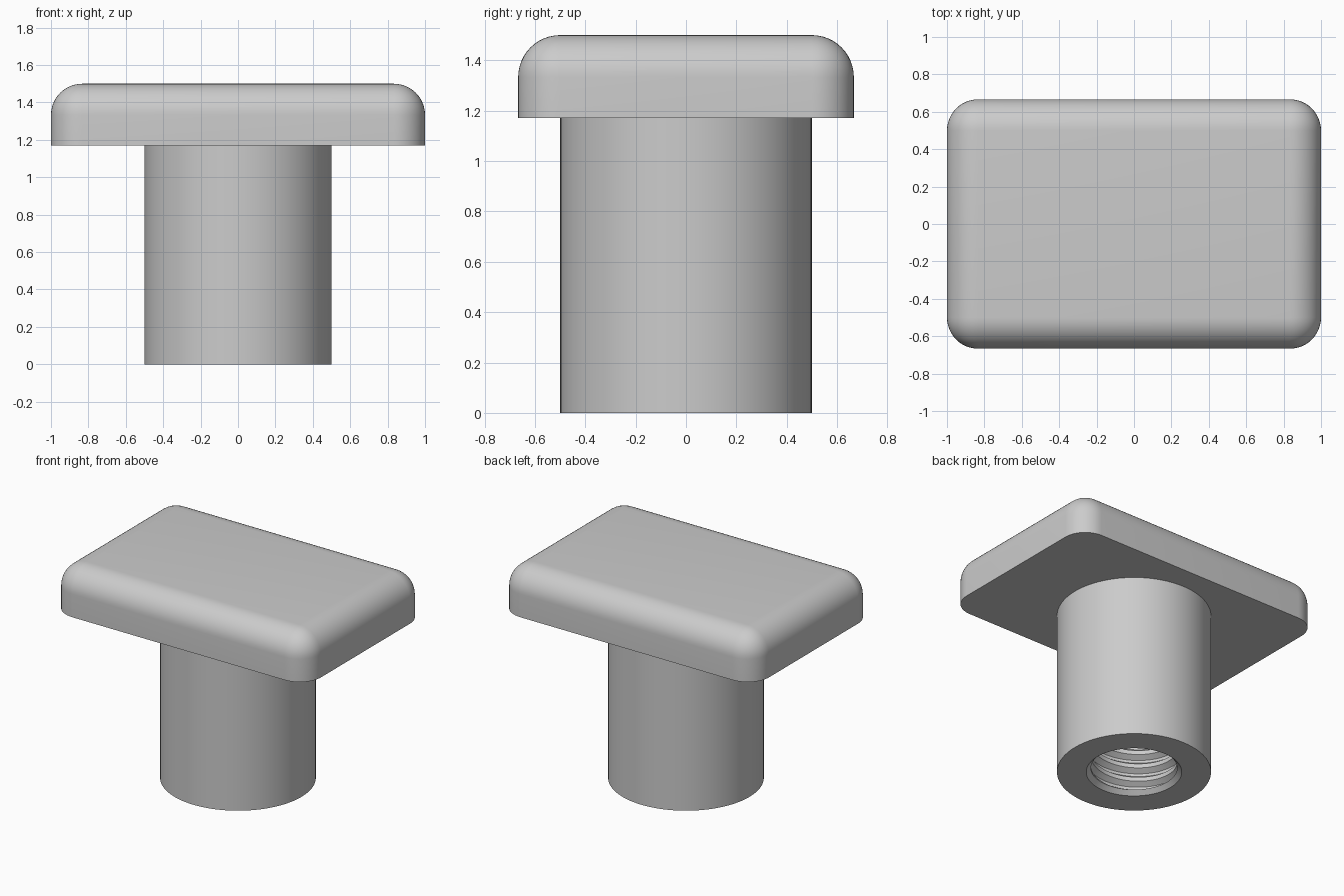
import bpy
import bmesh
import math

if "Cube" in bpy.data.objects:
    bpy.data.objects.remove(bpy.data.objects["Cube"])

grey = bpy.data.materials.new("light grey")
grey.use_nodes = True
colour = (0.6, 0.6, 0.6, 1)
grey.diffuse_color = colour
grey.node_tree.nodes["Principled BSDF"].inputs["Base Color"].default_value = colour

HEAD_BOTTOM, HEAD_TOP = 1.17, 1.5
SEGMENTS = 96


def finish(bm, name):
    bmesh.ops.recalc_face_normals(bm, faces=bm.faces)
    mesh = bpy.data.meshes.new(name)
    bm.to_mesh(mesh)
    bm.free()
    mesh.materials.append(grey)
    obj = bpy.data.objects.new(name, mesh)
    bpy.context.collection.objects.link(obj)
    bpy.ops.object.select_all(action="DESELECT")
    obj.select_set(True)
    bpy.context.view_layer.objects.active = obj
    bpy.ops.object.shade_smooth_by_angle(angle=math.radians(25))
    return obj


# Rectangular head: every edge rounded except the flat underside
bm = bmesh.new()
bmesh.ops.create_cube(bm, size=1)
height = HEAD_TOP - HEAD_BOTTOM
bmesh.ops.scale(bm, vec=(2, 1.333, height), verts=bm.verts)
bmesh.ops.translate(bm, vec=(0, 0, HEAD_BOTTOM + height / 2), verts=bm.verts)
rounded = [e for e in bm.edges if max(v.co.z for v in e.verts) > HEAD_BOTTOM + 0.1]
bmesh.ops.bevel(bm, geom=rounded, offset=0.167, offset_type="OFFSET",
                segments=12, profile=0.5, affect="EDGES", clamp_overlap=False)
finish(bm, "head")


# Stem: outer wall, bottom rim and chamfer, then a helical threaded bore
BORE, ROOT, PITCH = 0.28, 0.315, 0.1
START, DEPTH = 0.03, 1.0
thread = [(0, BORE), (0.3, BORE), (0.55, ROOT), (0.75, ROOT)]


def helix_point(turn, fraction, radius):
    def point(t):
        z = START + (turn + fraction + t) * PITCH
        if z <= START or z >= DEPTH:
            return BORE, min(max(z, START), DEPTH)
        return radius, z
    return point


rows = [lambda t, p=p: p for p in
        [(0.5, HEAD_BOTTOM), (0.5, 0), (0.31, 0), (BORE, START)]]
for turn in range(-1, int((DEPTH - START) / PITCH) + 2):
    rows += [helix_point(turn, f, r) for f, r in thread]
rows += [lambda t: (BORE, DEPTH), lambda t: (0, DEPTH)]

bm = bmesh.new()
grid = []
for row in rows:
    ring = []
    for i in range(SEGMENTS + 1):
        t = i / SEGMENTS
        a = t * math.tau
        r, z = row(t)
        ring.append(bm.verts.new((r * math.cos(a), r * math.sin(a), z)))
    grid.append(ring)
for low, high in zip(grid, grid[1:]):
    for i in range(SEGMENTS):
        corners = (low[i], low[i + 1], high[i + 1], high[i])
        # Skip the strips that collapse at the ends of the thread
        if len({tuple(round(c, 4) for c in v.co) for v in corners}) > 2:
            bm.faces.new(corners)
# Join the helix seam one turn along
bmesh.ops.remove_doubles(bm, verts=bm.verts, dist=0.0002)
finish(bm, "threaded_stem")
